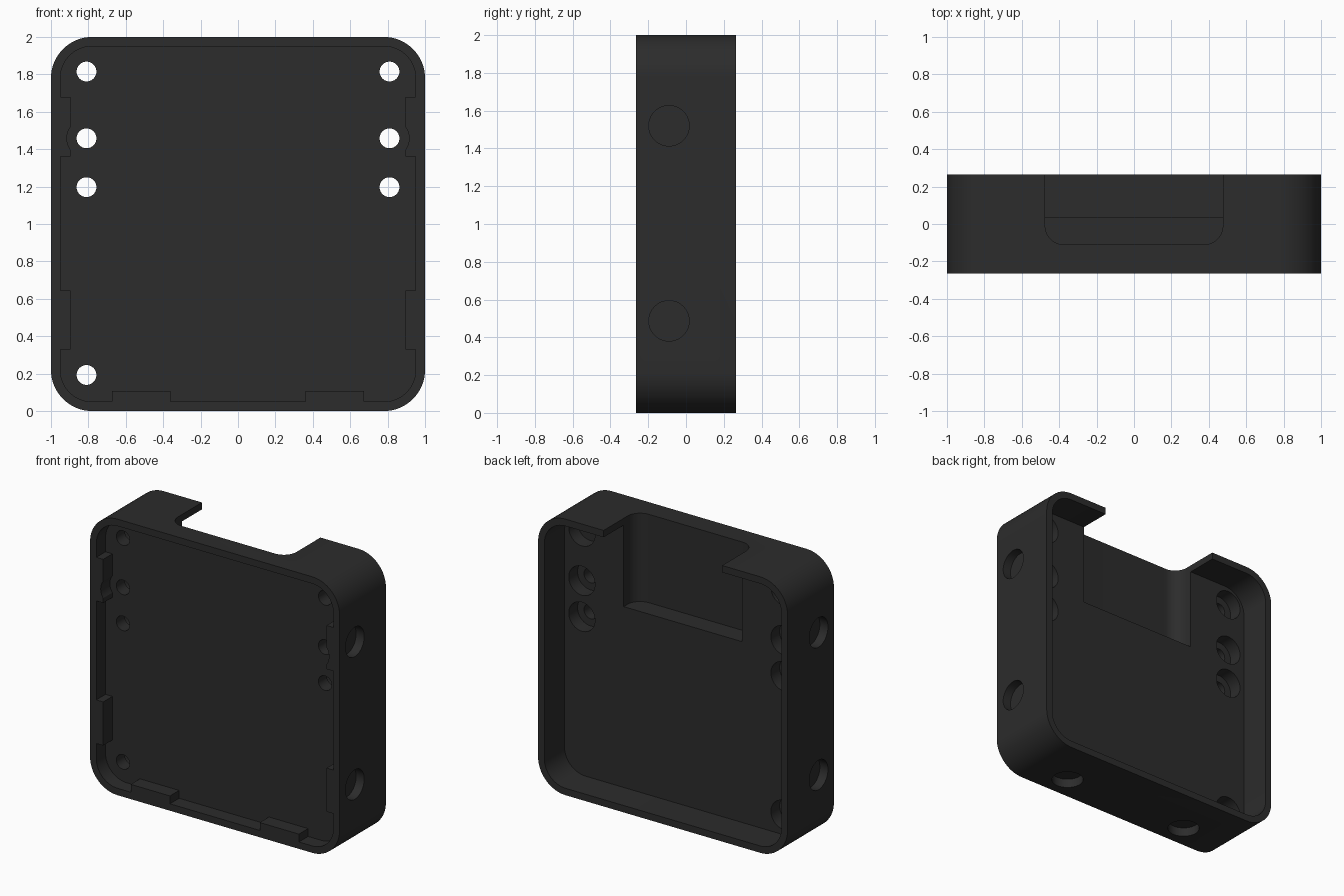
import bpy, bmesh
from math import cos, sin, pi, radians

if "Cube" in bpy.data.objects:
    bpy.data.objects.remove(bpy.data.objects["Cube"])


def rounded(x0, x1, y0, y1, r, n=16):
    """Outline of a rectangle with rounded corners."""
    pts = []
    for k, (cx, cy) in enumerate([(x1 - r, y1 - r), (x0 + r, y1 - r),
                                  (x0 + r, y0 + r), (x1 - r, y0 + r)]):
        for i in range(n + 1):
            a = (k + i / n) * pi / 2
            pts.append((cx + r * cos(a), cy + r * sin(a)))
    return pts


def rect(x0, x1, y0, y1):
    return [(x0, y0), (x1, y0), (x1, y1), (x0, y1)]


def circle(cx, cy, r, n=48):
    return [(cx + r * cos(2 * pi * i / n), cy + r * sin(2 * pi * i / n)) for i in range(n)]


def prism(name, pts, axis, a, b):
    """Extrude a 2D outline along one axis from a to b."""
    place = {'X': lambda p, t: (t, p[0], p[1]),
             'Y': lambda p, t: (p[0], t, p[1]),
             'Z': lambda p, t: (p[0], p[1], t)}[axis]
    bm = bmesh.new()
    low = [bm.verts.new(place(p, a)) for p in pts]
    high = [bm.verts.new(place(p, b)) for p in pts]
    bm.faces.new(low)
    bm.faces.new(high)
    for i in range(len(pts)):
        j = (i + 1) % len(pts)
        bm.faces.new((low[i], low[j], high[j], high[i]))
    bmesh.ops.recalc_face_normals(bm, faces=bm.faces)
    me = bpy.data.meshes.new(name)
    bm.to_mesh(me)
    bm.free()
    ob = bpy.data.objects.new(name, me)
    bpy.context.collection.objects.link(ob)
    return ob


def cut(ob, cutter):
    """Subtract the cutter, then remove it."""
    cutter.hide_render = True
    mod = ob.modifiers.new("cut", 'BOOLEAN')
    mod.operation = 'DIFFERENCE'
    mod.solver = 'EXACT'
    mod.object = cutter
    bpy.context.view_layer.objects.active = ob
    bpy.ops.object.modifier_apply(modifier=mod.name)
    bpy.data.objects.remove(cutter, do_unlink=True)


DEPTH = 0.265          # half thickness of the case
FRONT, BACK = -0.16, 0.035   # faces of the middle plate
INNER = rounded(-0.95, 0.95, 0.05, 1.95, 0.17)
TAB_Z, TAB_X = (0.487, 1.52), 0.517

# outer block
case = prism("case_shell", rounded(-1, 1, 0, 2, 0.22), 'Y', -DEPTH, DEPTH)

# shallow front recess, leaving magnet tabs along the sides and bottom
recess = prism("recess_cutter", INNER, 'Y', -0.4, FRONT)
for s in (-1, 1):
    for z in TAB_Z:
        xs = sorted((s * 0.895, s * 1.1))
        tab = prism("tab", rect(*xs, z - 0.158, z + 0.158), 'Y', -0.6, 0.1)
        if z > 1:   # clearance for the screw beside the upper tab
            cut(tab, prism("clearance", circle(s * 0.81, 1.458, 0.105), 'Y', -0.9, 0.4))
        cut(recess, tab)
    x = s * TAB_X
    cut(recess, prism("tab", rect(x - 0.157, x + 0.157, -0.1, 0.107), 'Y', -0.6, 0.1))
cut(case, recess)

# deep back cavity
cut(case, prism("cavity_cutter", INNER, 'Y', BACK, 0.4))

# connector pocket, open at the top and the back
cut(case, prism("pocket_cutter", rounded(-0.475, 0.475, -0.11, 0.5, 0.1), 'Z', 1.36, 2.2))

# screw holes with counterbores from the back
holes = [(s * 0.81, z) for s in (-1, 1) for z in (1.815, 1.458, 1.197)] + [(-0.81, 0.193)]
for x, z in holes:
    cut(case, prism("bore", circle(x, z, 0.105), 'Y', -0.065, 0.15))
    cut(case, prism("hole", circle(x, z, 0.053), 'Y', -0.24, 0.1))

# blind magnet holes in both sides and the bottom
for s in (-1, 1):
    for z in TAB_Z:
        a, b = sorted((s * 0.935, s * 1.1))
        cut(case, prism("magnet", circle(-0.09, z, 0.107), 'X', a, b))
    cut(case, prism("magnet", circle(s * TAB_X, -0.09, 0.107), 'Z', -0.1, 0.065))

# dark plastic and smooth curves
mat = bpy.data.materials.new("dark_plastic")
mat.diffuse_color = (0.025, 0.025, 0.025, 1)
mat.use_nodes = True
mat.node_tree.nodes["Principled BSDF"].inputs["Base Color"].default_value = mat.diffuse_color
case.data.materials.clear()
case.data.materials.append(mat)
for o in bpy.context.selected_objects:
    o.select_set(False)
case.select_set(True)
bpy.context.view_layer.objects.active = case
bpy.ops.object.shade_smooth_by_angle(angle=radians(30))
